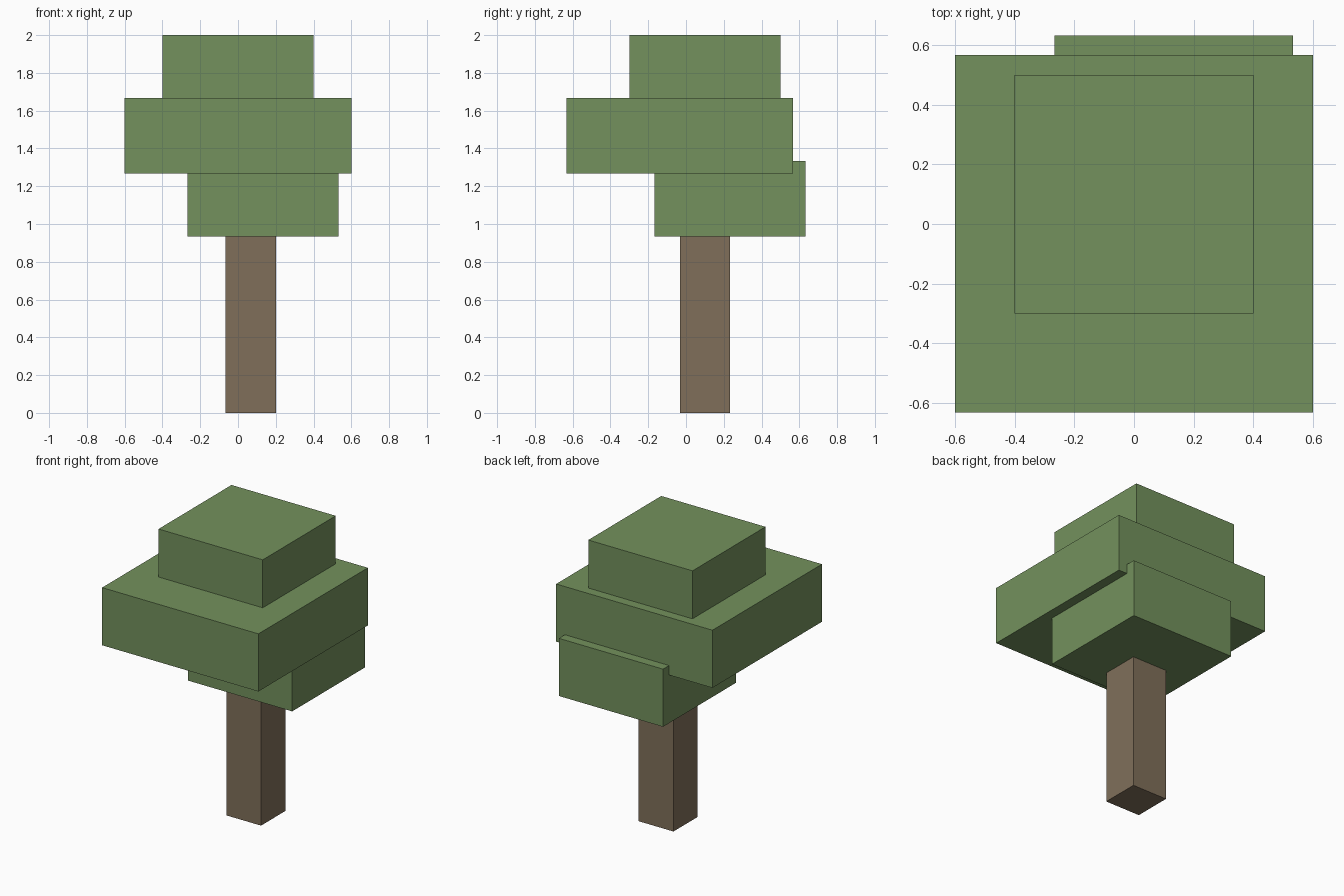
import bpy
from mathutils import Vector

default = bpy.data.objects.get("Cube")
if default:
    bpy.data.objects.remove(default, do_unlink=True)


def make_material(name, rgb):
    mat = bpy.data.materials.new(name)
    mat.use_nodes = True
    color = (*rgb, 1.0)
    mat.diffuse_color = color
    bsdf = next(n for n in mat.node_tree.nodes if n.type == "BSDF_PRINCIPLED")
    bsdf.inputs["Base Color"].default_value = color
    bsdf.inputs["Roughness"].default_value = 0.9
    return mat


def make_block(name, low, high, mat):
    """Flat-sided box between two opposite corners."""
    low, high = Vector(low), Vector(high)
    center, size = (low + high) / 2, high - low
    bpy.ops.mesh.primitive_cube_add(size=1, location=center)
    block = bpy.context.object
    block.name = block.data.name = name
    for vert in block.data.vertices:
        vert.co = vert.co * size
    block.data.materials.append(mat)
    return block


leaf_green = make_material("leaf green", (0.172, 0.283, 0.109))
bark_brown = make_material("bark brown", (0.216, 0.159, 0.102))

# Square trunk, running slightly into the foliage
make_block("trunk", (-0.067, -0.033, 0), (0.2, 0.233, 1.0), bark_brown)

# Three overlapping foliage blocks, offset from each other
make_block("lower_foliage", (-0.267, -0.167, 0.933), (0.533, 0.633, 1.333), leaf_green)
make_block("middle_foliage", (-0.6, -0.633, 1.267), (0.6, 0.567, 1.667), leaf_green)
make_block("upper_foliage", (-0.4, -0.3, 1.6), (0.4, 0.5, 2.0), leaf_green)
